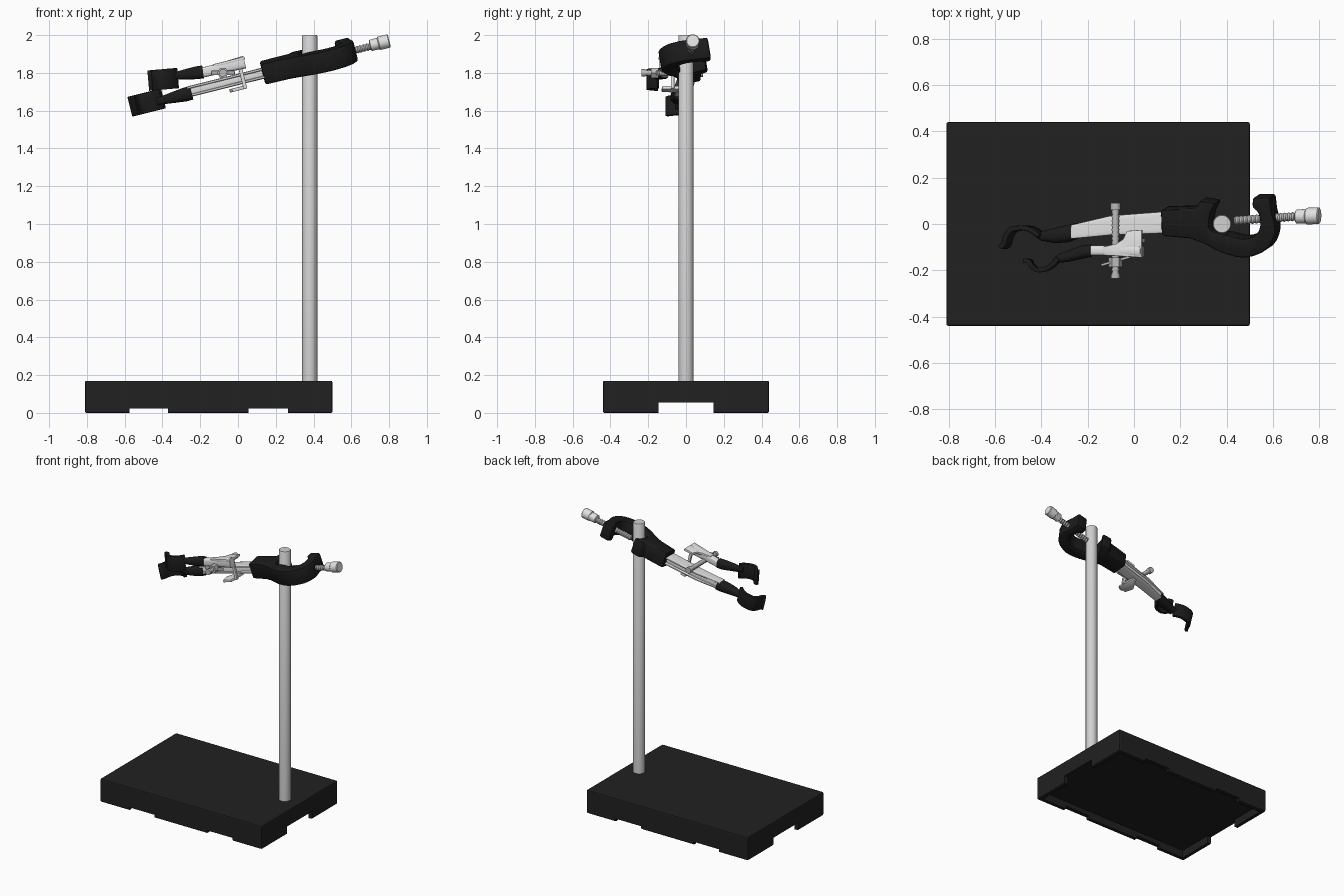
import bpy, bmesh, math
from mathutils import Matrix, Vector

if "Cube" in bpy.data.objects:
    bpy.data.objects.remove(bpy.data.objects["Cube"])


def material(name, value):
    m = bpy.data.materials.new(name)
    m.use_nodes = True
    col = (value, value, value, 1)
    m.diffuse_color = col
    m.node_tree.nodes["Principled BSDF"].inputs["Base Color"].default_value = col
    return m


BASE = material("base black", 0.015)
RUBBER = material("clamp black", 0.011)
STEEL = material("rod steel", 0.64)
CAST = material("light cast metal", 0.75)
BOLT = material("bolt grey", 0.5)

ROD_X, CLAMP_Z, TILT = 0.38, 1.86, math.radians(14)


def frame(lift=0.0, roll=0.0, tilt=TILT, pivot=ROD_X):
    """Tilted clamp frame; x inside it is still measured along the ground."""
    z = CLAMP_Z + math.tan(TILT) * (pivot - ROD_X) + lift
    return (Matrix.Translation((pivot, 0, z))
            @ Matrix.Rotation(-tilt, 4, 'Y') @ Matrix.Rotation(roll, 4, 'X')
            @ Matrix.Scale(1 / math.cos(tilt), 4, (1, 0, 0))
            @ Matrix.Translation((-pivot, 0, 0)))


def finish(name, bm, mat, matrix=None, bevel=0.0, smooth=True):
    if matrix:
        bm.transform(matrix)
    bmesh.ops.recalc_face_normals(bm, faces=bm.faces)
    me = bpy.data.meshes.new(name)
    bm.to_mesh(me)
    bm.free()
    me.materials.append(mat)
    ob = bpy.data.objects.new(name, me)
    bpy.context.collection.objects.link(ob)
    bpy.ops.object.select_all(action='DESELECT')
    ob.select_set(True)
    bpy.context.view_layer.objects.active = ob
    if bevel:
        b = ob.modifiers.new("Bevel", 'BEVEL')
        b.width, b.segments, b.limit_method = bevel, 2, 'ANGLE'
        b.angle_limit = math.radians(40)
        bpy.ops.object.modifier_apply(modifier="Bevel")
    if smooth:
        bpy.ops.object.shade_smooth_by_angle(angle=math.radians(40))
    return ob


def box(name, lo, hi, mat, matrix=None, bevel=0.0):
    lo, hi = Vector(lo), Vector(hi)
    bm = bmesh.new()
    bmesh.ops.create_cube(bm, size=1)
    bm.transform(Matrix.Translation((lo + hi) / 2) @ Matrix.Diagonal((*(hi - lo), 1)))
    return finish(name, bm, mat, matrix, bevel, False)


def prism(name, outline, half, mat, matrix, bevel=0.0):
    """Extrude an xy outline to plus and minus half in z."""
    bm = bmesh.new()
    face = bm.faces.new([bm.verts.new((x, y, -half)) for x, y in outline])
    top = bmesh.ops.extrude_face_region(bm, geom=[face])
    verts = [g for g in top["geom"] if isinstance(g, bmesh.types.BMVert)]
    bmesh.ops.translate(bm, verts=verts, vec=(0, 0, 2 * half))
    return finish(name, bm, mat, matrix, bevel)


def loft(name, sections, mat, matrix=None, sides=24, power=1.0):
    """Skin rings along x; each section is x, y, half width, half height."""
    bm = bmesh.new()
    rings = []
    for x, y, ry, rz in sections:
        ring = []
        for i in range(sides):
            a = math.tau * i / sides
            c, s = math.cos(a), math.sin(a)
            ring.append(bm.verts.new((x, y + ry * math.copysign(abs(c) ** power, c),
                                      rz * math.copysign(abs(s) ** power, s))))
        rings.append(ring)
    for r, q in zip(rings, rings[1:]):
        for i in range(sides):
            j = (i + 1) % sides
            bm.faces.new((r[i], r[j], q[j], q[i]))
    bm.faces.new(rings[0])
    bm.faces.new(rings[-1])
    return finish(name, bm, mat, matrix)


def curve(points, steps=5):
    """Smooth path through the points."""
    p = [Vector(q) for q in points]
    p = [2 * p[0] - p[1]] + p + [2 * p[-1] - p[-2]]
    out = []
    for a, b, c, d in zip(p, p[1:], p[2:], p[3:]):
        for k in range(steps):
            t = k / steps
            out.append(0.5 * (2 * b + (c - a) * t + (2 * a - 5 * b + 4 * c - d) * t ** 2
                              + (3 * b - a - 3 * c + d) * t ** 3))
    return out + [p[-2]]


def ribbon(name, points, thick, half, mat, matrix):
    path = curve(points)
    left, right = [], []
    for i, q in enumerate(path):
        d = (path[min(i + 1, len(path) - 1)] - path[max(i - 1, 0)]).normalized()
        n = Vector((-d.y, d.x)) * thick / 2
        left.append(q + n)
        right.append(q - n)
    return prism(name, left + right[::-1], half, mat, matrix, 0.007)


def thread(x0, x1, y0, y1, r, turns):
    """Ridged sections for a threaded shaft."""
    n = turns * 2
    return [(x0 + (x1 - x0) * i / n, y0 + (y1 - y0) * i / n,
             r * (1 if i % 2 else 0.8), r * (1 if i % 2 else 0.8)) for i in range(n + 1)]


# Base: slab with a shallow hollow underside and notches between the feet
base = box("base", (-0.81, -0.44, 0), (0.5, 0.44, 0.17), BASE, bevel=0.008)
cutters = [((-0.78, -0.41, -0.1), (0.47, 0.41, 0.057)),
           ((-1, -0.145, -0.1), (1, 0.145, 0.056)),
           ((-0.575, -1, -0.1), (-0.37, 1, 0.022)),
           ((0.055, -1, -0.1), (0.265, 1, 0.022))]
for lo, hi in cutters:
    cutter = box("notch_cutter", lo, hi, BASE)
    cutter.hide_render = True
    bpy.context.view_layer.objects.active = base
    m = base.modifiers.new("Cut", 'BOOLEAN')
    m.operation, m.solver, m.object = 'DIFFERENCE', 'EXACT', cutter
    bpy.ops.object.modifier_apply(modifier="Cut")
    bpy.data.objects.remove(cutter)

# Upright rod
upright = Matrix.Translation((ROD_X, 0, 0)) @ Matrix.Rotation(-math.pi / 2, 4, 'Y')
loft("rod", [(0.16, 0, 0.04, 0.04), (1.995, 0, 0.04, 0.04), (2.0, 0, 0.037, 0.037)],
     STEEL, upright)

# Clamp head: block with a vee jaw and a hooked arm around the rod
head = frame(roll=math.radians(9))
hook = curve([(0.25, -0.055), (0.31, -0.078), (0.38, -0.115), (0.485, -0.14), (0.585, -0.1),
              (0.622, -0.02), (0.61, 0.06), (0.605, 0.125)], 3)
inner = curve([(0.525, 0.08), (0.55, 0.055), (0.556, 0), (0.535, -0.04), (0.48, -0.055),
               (0.42, -0.04)], 3)
outline = ([(0.13, -0.045)] + hook + [(0.53, 0.125)] + inner
           + [(0.35, -0.035), (0.335, 0), (0.345, 0.055), (0.37, 0.1), (0.3, 0.11),
              (0.28, 0.075), (0.13, 0.07)])
prism("clamp_head", outline, 0.057, RUBBER, head, 0.012)

# Tightening screw and its knob
loft("clamp_screw", thread(0.435, 0.71, 0.015, 0.033, 0.02, 16), BOLT, frame(), 16)
loft("screw_knob", [(0.698, 0.032, 0.024, 0.024), (0.702, 0.032, 0.03, 0.03),
                    (0.742, 0.034, 0.031, 0.031), (0.747, 0.034, 0.036, 0.036),
                    (0.797, 0.036, 0.036, 0.036), (0.801, 0.036, 0.032, 0.032)],
     CAST, frame(0.005))

# Fixed arm: a web between two flanges
loft("arm_web", [(-0.26, -0.032, 0.026, 0.028), (-0.1, -0.008, 0.03, 0.028),
                 (0.15, 0.008, 0.032, 0.03)], CAST, frame(), 24, 0.5)
for side, name in ((1, "arm_top_flange"), (-1, "arm_bottom_flange")):
    loft(name, [(-0.27, -0.034, 0.03, 0.008), (-0.1, -0.006, 0.042, 0.008),
                (0.15, 0.008, 0.047, 0.008)], CAST, frame(side * 0.022), 24, 0.5)

# Fixed finger: rubber grip and curled jaw
loft("fixed_grip", [(-0.245, -0.03, 0.034, 0.036), (-0.28, -0.04, 0.038, 0.037),
                    (-0.34, -0.05, 0.033, 0.03), (-0.4, -0.052, 0.02, 0.022),
                    (-0.43, -0.04, 0.012, 0.018)], RUBBER, frame(-0.01), 24, 0.8)
ribbon("fixed_jaw", [(-0.4, -0.052), (-0.425, -0.032), (-0.46, -0.018), (-0.515, -0.022),
                     (-0.54, -0.05), (-0.55, -0.085), (-0.567, -0.102)],
       0.022, 0.054, RUBBER, frame(-0.002))

# Moving finger: light shank, grip and jaw, each a little less tilted
loft("moving_shank", [(-0.21, -0.115, 0.022, 0.026), (-0.1, -0.115, 0.022, 0.028),
                      (-0.05, -0.115, 0.024, 0.03), (0.035, -0.118, 0.026, 0.034)],
     CAST, frame(0.083), 24, 0.6)
loft("moving_grip", [(-0.185, -0.115, 0.027, 0.034), (-0.22, -0.12, 0.029, 0.034),
                     (-0.28, -0.138, 0.025, 0.027), (-0.33, -0.15, 0.018, 0.02),
                     (-0.35, -0.168, 0.012, 0.018)],
     RUBBER, frame(0.094, 0, math.radians(8), -0.257), 24, 0.8)
ribbon("moving_jaw", [(-0.325, -0.148), (-0.345, -0.172), (-0.375, -0.192), (-0.415, -0.198),
                      (-0.44, -0.18), (-0.45, -0.162), (-0.474, -0.158)],
       0.02, 0.054, RUBBER, frame(0.1, 0, math.radians(5), -0.4))

# Hinge bracket: flared top plate, post and lower plate hooked under the arm
prism("bracket_top", [(-0.13, -0.135), (0.035, -0.145), (0.035, -0.025), (-0.03, -0.03),
                      (-0.045, -0.065), (-0.075, -0.085), (-0.13, -0.098)],
      0.008, CAST, frame(0.105), 0.003)
box("bracket_post", (-0.003, -0.08, -0.135), (0.016, -0.062, 0.02), CAST, frame(0.08), 0.003)
prism("bracket_bottom", [(-0.03, -0.13), (0.03, -0.125), (0.03, 0.02), (0, 0.02),
                         (-0.045, -0.06)], 0.009, CAST, frame(-0.05), 0.003)

# Adjusting bolt with end caps, nut and wings
across = Matrix.Translation((-0.08, 0, 1.8)) @ Matrix.Rotation(math.pi / 2, 4, 'Z')
loft("adjusting_bolt", thread(-0.225, 0.08, 0, 0, 0.017, 16), BOLT, across, 16)
for name, a, b, r, n in (("bolt_head", 0.06, 0.09, 0.022, 16), ("bolt_tip", -0.235, -0.215, 0.02, 16),
                         ("bolt_nut", -0.185, -0.145, 0.03, 6)):
    loft(name, [(a, 0, r, r), (b, 0, r, r)], BOLT, across, n)
wing = Matrix.Translation((-0.08, -0.16, 1.8)) @ Matrix.Rotation(math.radians(16), 4, 'Z')
for side, name in ((1, "left_wing"), (-1, "right_wing")):
    xs = sorted((side * 0.015, side * 0.065))
    box(name, (xs[0], -0.006, -0.012), (xs[1], 0.006, 0.012), BOLT, wing, 0.004)
